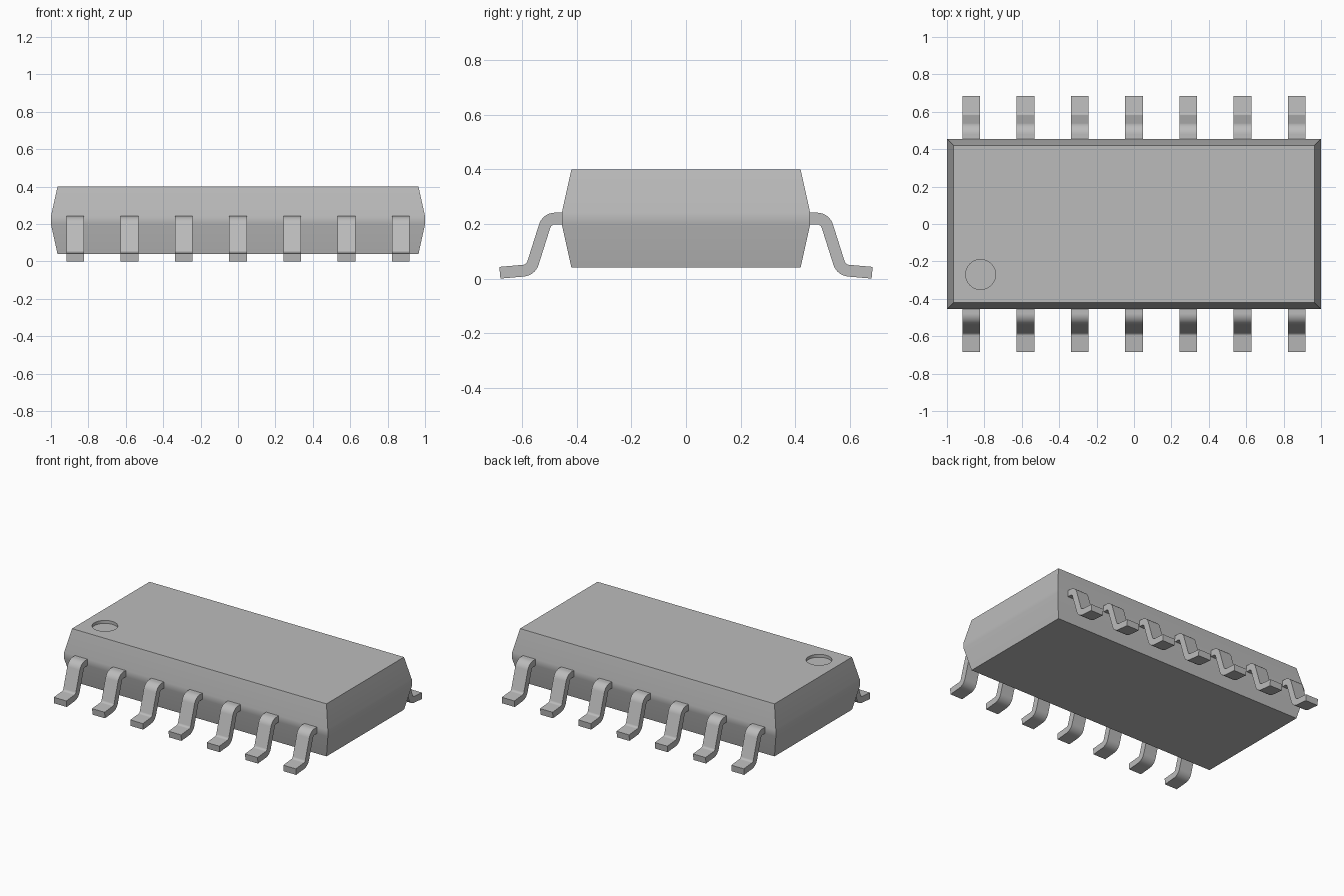
import bpy
import bmesh
from math import sin, cos, radians, pi, hypot

if "Cube" in bpy.data.objects:
    bpy.data.objects.remove(bpy.data.objects["Cube"])

# One plain grey for every part
grey = bpy.data.materials.new("plain grey")
grey.use_nodes = True
colour = (0.5, 0.5, 0.5, 1)
grey.diffuse_color = colour
grey.node_tree.nodes["Principled BSDF"].inputs["Base Color"].default_value = colour


def loft(name, rings):
    """Solid made by joining four-cornered sections, closed at both ends."""
    bm = bmesh.new()
    loops = [[bm.verts.new(p) for p in ring] for ring in rings]
    for a, b in zip(loops, loops[1:]):
        for i in range(4):
            j = (i + 1) % 4
            bm.faces.new((a[i], a[j], b[j], b[i]))
    bm.faces.new(loops[0])
    bm.faces.new(loops[-1])
    bmesh.ops.recalc_face_normals(bm, faces=bm.faces)
    mesh = bpy.data.meshes.new(name)
    bm.to_mesh(mesh)
    bm.free()
    mesh.materials.append(grey)
    obj = bpy.data.objects.new(name, mesh)
    bpy.context.collection.objects.link(obj)
    return obj


def activate(obj):
    bpy.ops.object.select_all(action="DESELECT")
    obj.select_set(True)
    bpy.context.view_layer.objects.active = obj


def smooth(obj):
    activate(obj)
    bpy.ops.object.shade_smooth_by_angle(angle=radians(30))


def weight_normals(obj):
    mod = obj.modifiers.new("even shading", "WEIGHTED_NORMAL")
    mod.keep_sharp = True


# Body: drafted block with a narrow upright belt
def rectangle(x, y, z):
    return [(-x, -y, z), (x, -y, z), (x, y, z), (-x, y, z)]


body = loft("body", [rectangle(0.965, 0.42, 0.04), rectangle(1, 0.455, 0.198),
                     rectangle(1, 0.455, 0.242), rectangle(0.965, 0.42, 0.4)])

# Round marker recess in the top
bpy.ops.mesh.primitive_cylinder_add(vertices=48, radius=0.08, depth=0.1,
                                    location=(-0.82, -0.27, 0.43))
cutter = bpy.context.object
cutter.data.materials.append(grey)
cut = body.modifiers.new("marker recess", "BOOLEAN")
cut.operation = "DIFFERENCE"
cut.solver = "EXACT"
cut.object = cutter
activate(body)
bpy.ops.object.modifier_apply(modifier=cut.name)
bpy.data.objects.remove(cutter)
smooth(body)
weight_normals(body)

# Lead centre line as (distance out, height, downward slope)
steep, foot, bend, half = radians(73), radians(5), 0.04, 0.0215
steps = 8
path = [(0.44, 0.22, 0)]
for i in range(steps + 1):
    a = steep * i / steps
    path.append((0.48 + bend * sin(a), 0.18 + bend * cos(a), a))
for i in range(steps + 1):
    a = steep + (foot - steep) * i / steps
    path.append((0.599 - bend * sin(a), 0.0688 - bend * cos(a), a))
y, z, a = path[-1]
path.append((y + 0.087 * cos(foot), z - 0.087 * sin(foot), foot))


def section(y, z, a):
    w, dy, dz = 0.0475, half * sin(a), half * cos(a)
    return [(-w, -y - dy, z + dz), (w, -y - dy, z + dz),
            (w, -y + dy, z - dz), (-w, -y + dy, z - dz)]


# Seven leads along the front, the same turned round for the back
first = loft("front_lead_1", [section(*p) for p in path])
smooth(first)
weight_normals(first)
for side, turn in (("front", 0), ("back", pi)):
    for i in range(7):
        lead = first
        if (side, i) != ("front", 0):
            lead = first.copy()
            lead.name = f"{side}_lead_{i + 1}"
            bpy.context.collection.objects.link(lead)
        lead.location.x = 0.29 * (i - 3)
        lead.rotation_euler.z = turn
